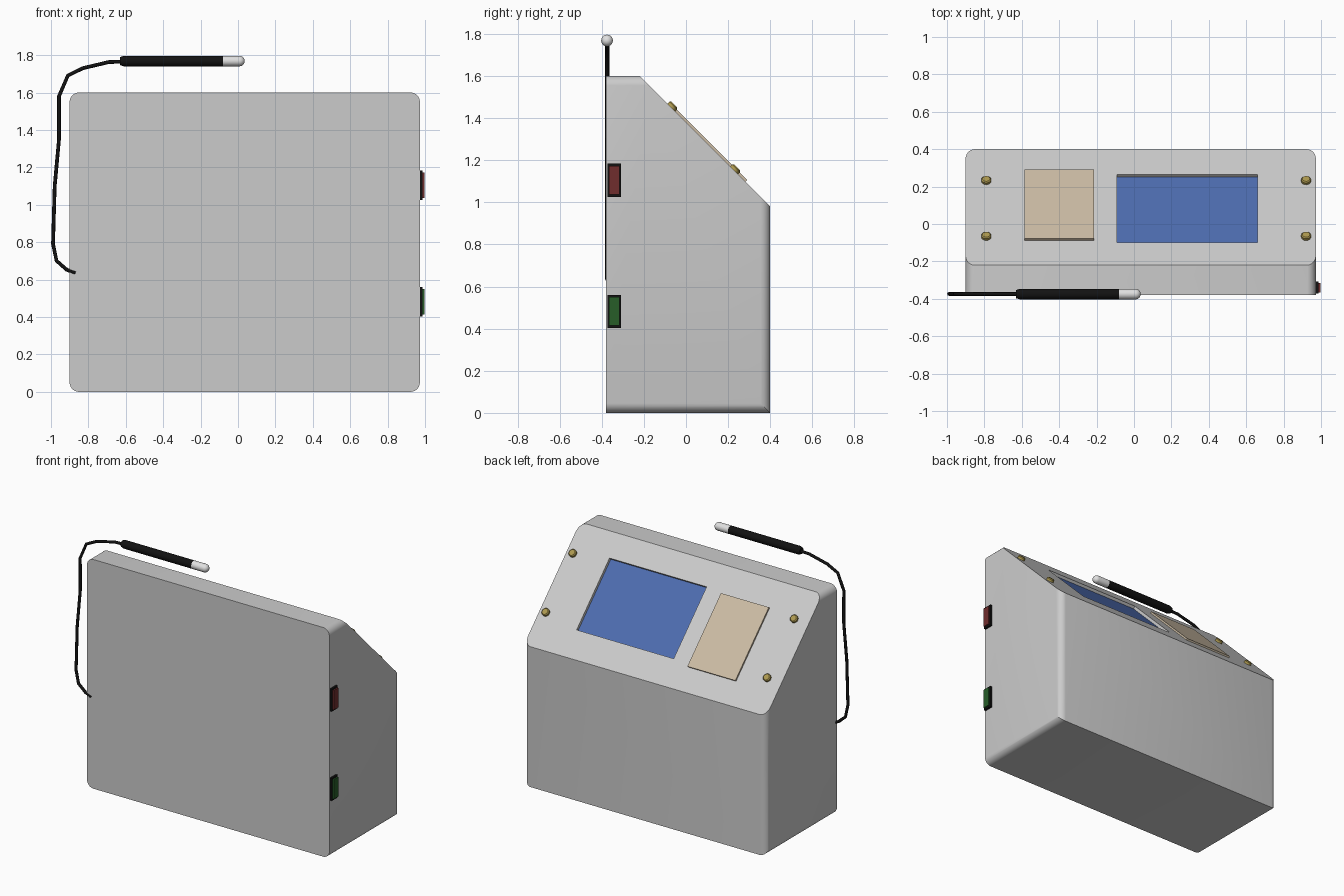
import bpy, bmesh
from math import sin, cos, pi, radians, sqrt
from mathutils import Matrix, Vector

cube = bpy.data.objects.get("Cube")
if cube:
    bpy.data.objects.remove(cube, do_unlink=True)


def material(name, r, g, b):
    m = bpy.data.materials.new(name)
    m.use_nodes = True
    m.diffuse_color = (r, g, b, 1)
    m.node_tree.nodes["Principled BSDF"].inputs["Base Color"].default_value = (r, g, b, 1)
    return m


GREY = material("case grey", 0.6, 0.6, 0.6)
BLUE = material("screen blue", 0.075, 0.15, 0.43)
CREAM = material("label cream", 0.6, 0.5, 0.37)
BRASS = material("brass", 0.42, 0.32, 0.08)
BLACK = material("black", 0.006, 0.006, 0.006)
WHITE = material("tip white", 0.75, 0.75, 0.75)
RED = material("switch red", 0.16, 0.026, 0.026)
GREEN = material("switch green", 0.02, 0.11, 0.022)


def finish(name, bm, *mats):
    bmesh.ops.recalc_face_normals(bm, faces=bm.faces)
    mesh = bpy.data.meshes.new(name)
    bm.to_mesh(mesh)
    bm.free()
    for m in mats:
        mesh.materials.append(m)
    ob = bpy.data.objects.new(name, mesh)
    bpy.context.collection.objects.link(ob)
    return ob


def smooth(ob):
    bpy.ops.object.select_all(action='DESELECT')
    ob.select_set(True)
    bpy.context.view_layer.objects.active = ob
    bpy.ops.object.shade_smooth_by_angle(angle=radians(30))


def box(name, centre, size, mat, frame=Matrix()):
    bm = bmesh.new()
    place = frame @ Matrix.Translation(centre) @ Matrix.Diagonal((*size, 1))
    bmesh.ops.create_cube(bm, size=1, matrix=place)
    return finish(name, bm, mat)


def lathe(name, profile, mat, frame, steps=20):
    """Spin (height, radius) points around the frame's z axis."""
    bm = bmesh.new()
    verts = [bm.verts.new((r, 0, h)) for h, r in profile]
    edges = [bm.edges.new(pair) for pair in zip(verts, verts[1:])]
    bmesh.ops.spin(bm, geom=verts + edges, cent=(0, 0, 0), axis=(0, 0, 1),
                   angle=2 * pi, steps=steps, use_duplicate=False)
    bmesh.ops.remove_doubles(bm, verts=bm.verts, dist=1e-5)
    bm.transform(frame)
    ob = finish(name, bm, mat)
    smooth(ob)
    return ob


# Case: a block trimmed by planes into a sloped desk with rounded corners
LEFT, RIGHT, FRONT, BACK, TOP = 0.972, -0.9, -0.38, 0.4, 1.6
SLOPE = 1.38           # y + z on the sloping panel
ROUND = 0.05
bm = bmesh.new()
size = Vector((LEFT - RIGHT, BACK - FRONT, TOP))
middle = Vector(((LEFT + RIGHT) / 2, (BACK + FRONT) / 2, TOP / 2))
bmesh.ops.create_cube(bm, size=1, matrix=Matrix.Translation(middle) @ Matrix.Diagonal((*size, 1)))


def trim(point, normal):
    bmesh.ops.bisect_plane(bm, geom=bm.verts[:] + bm.edges[:] + bm.faces[:], dist=1e-6,
                           plane_co=point, plane_no=normal, clear_outer=True)
    bmesh.ops.holes_fill(bm, edges=[e for e in bm.edges if e.is_boundary], sides=0)


corner_axes = [Vector((0, 0, 1)), Vector((0, 0, -1)), Vector((0, 1, 0))]
for side, edge in ((1, LEFT), (-1, RIGHT)):
    for out in corner_axes:
        limit = Vector((0, BACK, TOP if out.z > 0 else 0))
        centre = Vector((edge - side * ROUND, 0, 0))
        centre += Vector((0, limit.y * abs(out.y), limit.z * abs(out.z))) - out * ROUND
        for i in range(1, 8):
            a = i * pi / 16
            n = Vector((side * cos(a), 0, 0)) + out * sin(a)
            trim(centre + n * ROUND, n)
trim(Vector((0, 0, SLOPE)), Vector((0, 1, 1)).normalized())
case = finish("case", bm, GREY, BLUE)

# Panel frame: x across, y down the slope, z out of the panel
panel = Matrix.Translation((0, 0, SLOPE)) @ Matrix.Rotation(radians(-45), 4, 'X')
ROOT = sqrt(2)

# Recessed screen
DEPTH = 0.02
cutter = box("screen_cutter", (0.285, 0.083 * ROOT, 0), (0.75, 0.363 * ROOT, 2 * DEPTH), GREY, panel)
cutter.hide_render = True
cut = case.modifiers.new("screen recess", 'BOOLEAN')
cut.operation, cut.solver, cut.object = 'DIFFERENCE', 'EXACT', cutter
bpy.context.view_layer.objects.active = case
bpy.ops.object.modifier_apply(modifier=cut.name)
bpy.data.objects.remove(cutter, do_unlink=True)
to_panel = panel.inverted()
for face in case.data.polygons:
    floor = all(abs((to_panel @ case.data.vertices[v].co).z + DEPTH) < 1e-3 for v in face.vertices)
    face.material_index = 1 if floor else 0
smooth(case)

# Label plate and the four panel screws
box("label_plate", (-0.4, 0.098 * ROOT, 0.005), (0.37, 0.37 * ROOT, 0.014), CREAM, panel)
for x in (-0.79, 0.92):
    for y in (-0.07, 0.228):
        lathe("panel_screw", [(-0.005, 0), (-0.005, 0.026), (0.014, 0.026), (0.02, 0.02), (0.021, 0)],
              BRASS, panel @ Matrix.Translation((x, y * ROOT, 0)), 16)

# Side switches
for name, z, mat in (("upper", 1.105, RED), ("lower", 0.482, GREEN)):
    box(name + "_switch_frame", (0.976, -0.34, z), (0.02, 0.064, 0.158), BLACK)
    box(name + "_switch_button", (0.985, -0.34, z), (0.022, 0.05, 0.136), mat)

# Probe lying along x above the case
along_x = Matrix.Translation((0, -0.375, 1.768)) @ Matrix.Rotation(pi / 2, 4, 'Y')
lathe("probe_grip", [(-0.63, 0), (-0.63, 0.022), (-0.61, 0.028), (-0.08, 0.028), (-0.08, 0)], BLACK, along_x)
dome = [(0.008 + 0.028 * sin(i * pi / 12), 0.028 * cos(i * pi / 12)) for i in range(6)]
lathe("probe_tip", [(-0.08, 0), (-0.08, 0.028)] + dome + [(0.036, 0)], WHITE, along_x)

# Cable from the probe to the case
path = [(-0.62, 1.765), (-0.69, 1.763), (-0.83, 1.73), (-0.91, 1.69), (-0.957, 1.58), (-0.957, 1.35),
        (-0.98, 1.1), (-0.989, 0.79), (-0.97, 0.7), (-0.915, 0.652), (-0.868, 0.635)]
curve = bpy.data.curves.new("cable", 'CURVE')
curve.dimensions = '3D'
curve.bevel_depth = 0.01
curve.bevel_resolution = 2
curve.use_fill_caps = True
curve.materials.append(BLACK)
spline = curve.splines.new('POLY')
spline.points.add(len(path) - 1)
for point, (x, z) in zip(spline.points, path):
    point.co = (x, -0.374, z, 1)
bpy.context.collection.objects.link(bpy.data.objects.new("cable", curve))
